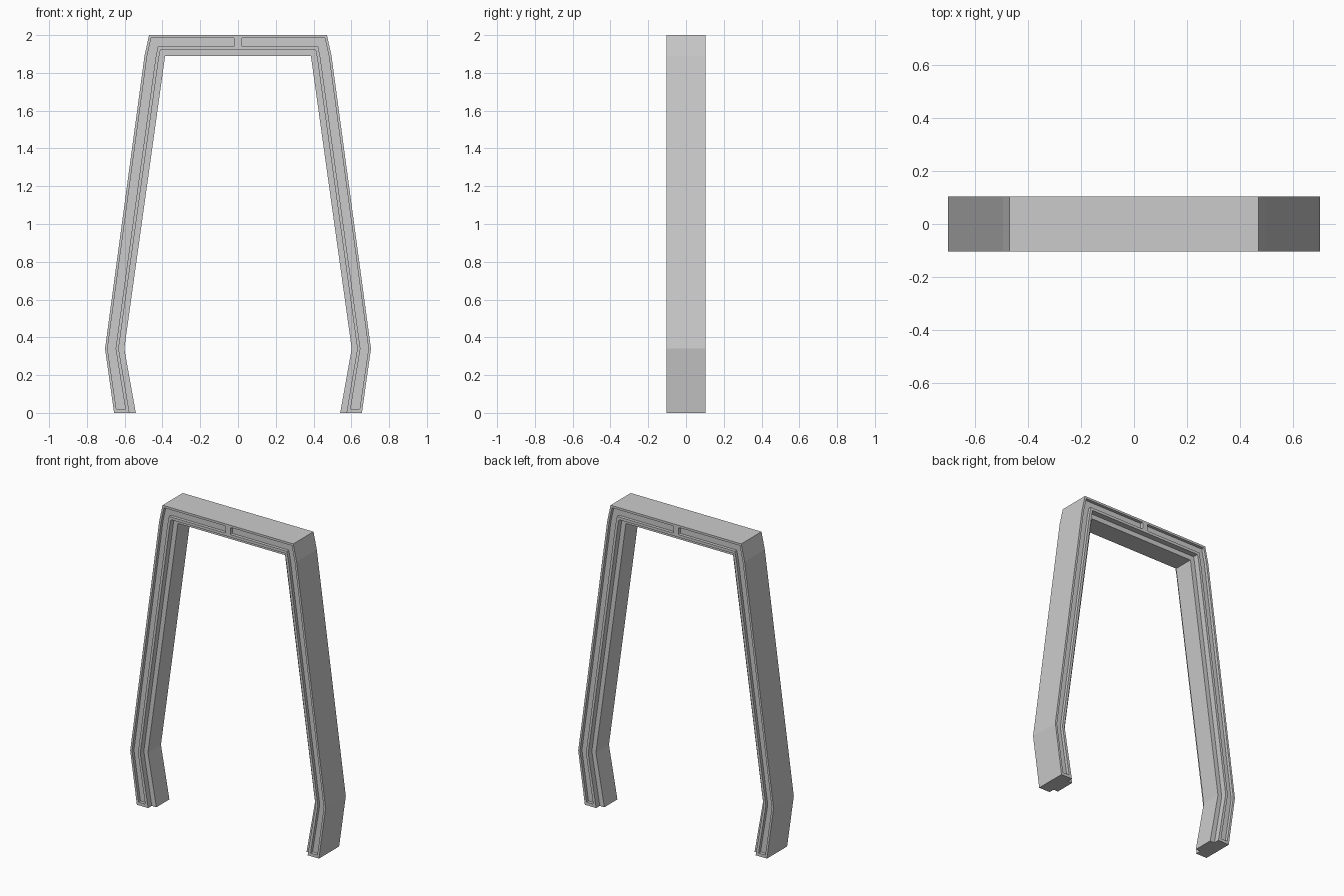
import bpy, bmesh
from mathutils import Vector

if "Cube" in bpy.data.objects:
    bpy.data.objects.remove(bpy.data.objects["Cube"])

HALF = 0.104      # half depth of the frame
REBATE = 0.037    # how far the inner lip is set back
SLOT = 0.02       # groove depth

# Right half of the frame, (x, z) from top to foot
OUTER = [Vector(p) for p in ((0.471, 2), (0.495, 1.89), (0.704, 0.34), (0.656, 0))]
INNER = [Vector(p) for p in ((0.386, 1.89), (0.388, 1.875), (0.602, 0.34), (0.541, 0))]


def end_at(pts, foot):
    """Lengthen or shorten the last segment so it ends at z = foot."""
    d = pts[3] - pts[2]
    return pts[:3] + [pts[2] + d * ((foot - pts[2].y) / d.y)]


def chain(t, foot=0.0):
    """Line running at fraction t between the outer and inner edges."""
    return end_at([a.lerp(b, t) for a, b in zip(OUTER, INNER)], foot)


def flip(pts):
    return [Vector((-p.x, p.y)) for p in pts]


def arch(a, b):
    """Closed arch outline from an outer and an inner half line."""
    return a[::-1] + flip(a) + flip(b)[::-1] + b


def slot_profile(t0, t1):
    a, b = chain(t0, 0.02), chain(t1, 0.02)
    x, r, top, bot = 0.018, 0.007, a[0].y, b[0].y
    end = [(x + r, bot), (x + 0.3 * r, bot + 0.3 * r), (x, bot + r),
           (x, top - r), (x + 0.3 * r, top - 0.3 * r), (x + r, top)]
    return a + b[::-1] + [Vector(p) for p in end]


def prism(bm, pts, y0, y1):
    lo = [bm.verts.new((p.x, y0, p.y)) for p in pts]
    hi = [bm.verts.new((p.x, y1, p.y)) for p in pts]
    bm.faces.new(lo)
    bm.faces.new(hi[::-1])
    for i in range(len(pts)):
        j = (i + 1) % len(pts)
        bm.faces.new((lo[j], lo[i], hi[i], hi[j]))


def make(name, prisms):
    bm = bmesh.new()
    for pts, y0, y1 in prisms:
        prism(bm, pts, y0, y1)
    bmesh.ops.recalc_face_normals(bm, faces=bm.faces[:])
    me = bpy.data.meshes.new(name)
    bm.to_mesh(me)
    bm.free()
    ob = bpy.data.objects.new(name, me)
    bpy.context.collection.objects.link(ob)
    return ob


# Solid arch
frame = make("door_frame", [(arch(chain(0), chain(1)), -HALF, HALF)])

# Stepped inner lip and long grooves, on both front and back
lip = arch(chain(0.71, -0.05),
           end_at([p + Vector((-0.05, -0.03)) for p in INNER], -0.05))
slot = slot_profile(0.13, 0.55)
cuts = []
for s in (-1, 1):
    cuts.append((lip, s * (HALF - REBATE), s * (HALF + 0.05)))
    for side in (slot, flip(slot)):
        cuts.append((side, s * (HALF - SLOT), s * (HALF + 0.05)))
cutter = make("groove_cutter", cuts)
cutter.hide_render = True

# Cut the frame, keeping the first solver that gives a result
mod = frame.modifiers.new("grooves", "BOOLEAN")
mod.operation = "DIFFERENCE"
mod.object = cutter
for solver in ("EXACT", "MANIFOLD"):
    mod.solver = solver
    bpy.context.view_layer.update()
    deps = bpy.context.evaluated_depsgraph_get()
    cut_mesh = bpy.data.meshes.new_from_object(frame.evaluated_get(deps))
    if len(cut_mesh.polygons) > 20:
        frame.data = cut_mesh
        break
frame.modifiers.clear()
bpy.data.objects.remove(cutter)
